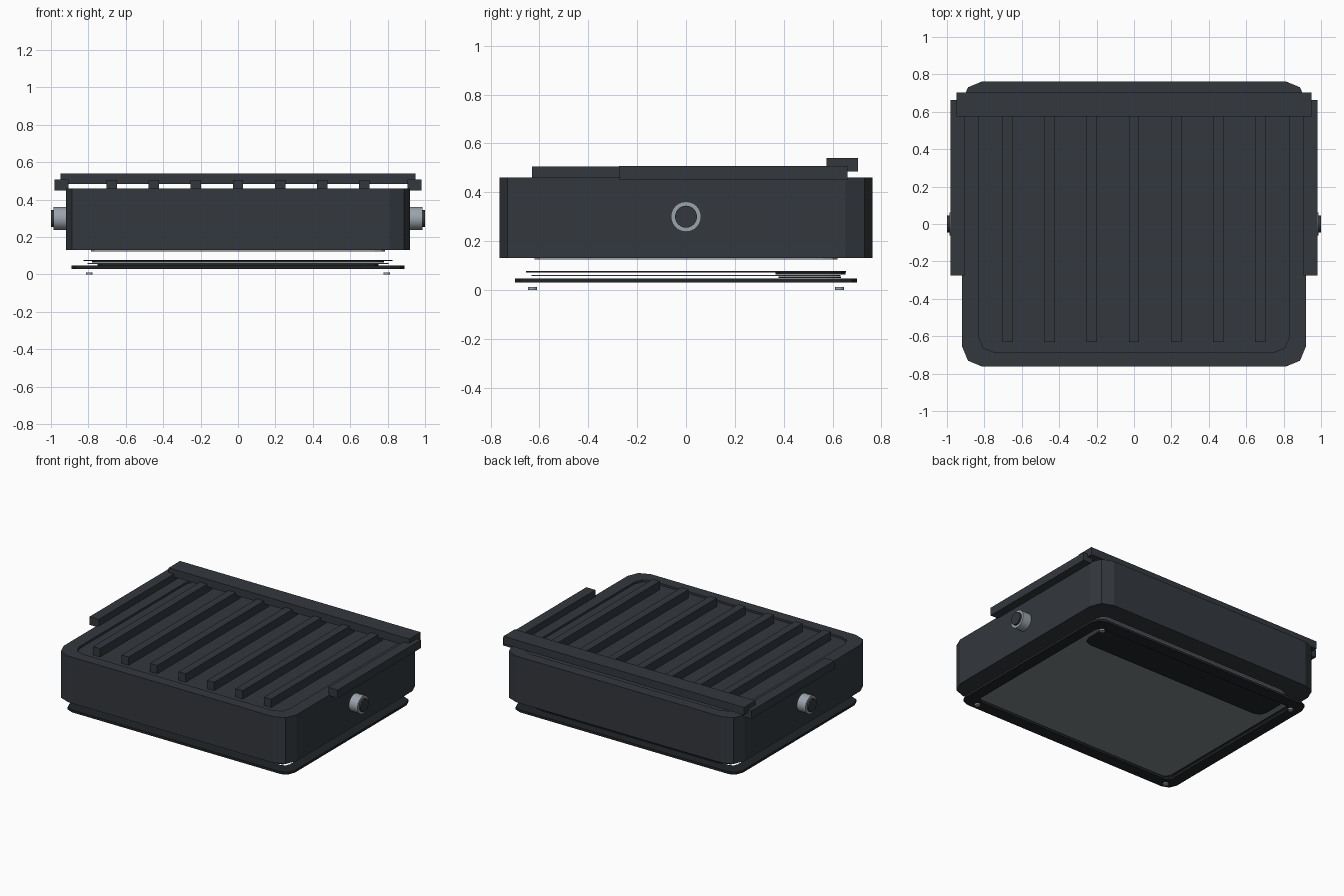
import bpy, bmesh
from math import pi, cos, sin

if "Cube" in bpy.data.objects:
    bpy.data.objects.remove(bpy.data.objects["Cube"])


def mat(name, rgb):
    m = bpy.data.materials.new(name)
    m.diffuse_color = (*rgb, 1)
    m.use_nodes = True
    m.node_tree.nodes["Principled BSDF"].inputs["Base Color"].default_value = m.diffuse_color
    return m


DARK = mat("dark_metal", (0.033, 0.039, 0.047))
BLACK = mat("black_trim", (0.015, 0.018, 0.021))
STEEL = mat("steel", (0.33, 0.37, 0.41))
GLASS = mat("glass", (0.22, 0.25, 0.26))


def finish(name, bm, material):
    bmesh.ops.recalc_face_normals(bm, faces=bm.faces)
    me = bpy.data.meshes.new(name)
    bm.to_mesh(me)
    bm.free()
    me.materials.append(material)
    ob = bpy.data.objects.new(name, me)
    bpy.context.collection.objects.link(ob)
    return ob


def outline(hx, hy, r, seg=2, cy=0):
    pts = []
    for k, (sx, sy) in enumerate([(1, 1), (-1, 1), (-1, -1), (1, -1)]):
        for i in range(seg + 1):
            a = k * pi / 2 + i * pi / 2 / seg
            pts.append((sx * (hx - r) + r * cos(a), cy + sy * (hy - r) + r * sin(a)))
    return pts


def loft(name, sections, material, closed=False):
    """Join rounded-rectangle sections (outline, z); closed makes a ring."""
    bm = bmesh.new()
    loops = [[bm.verts.new((x, y, z)) for x, y in pts] for pts, z in sections]
    pairs = list(zip(loops, loops[1:]))
    if closed:
        pairs.append((loops[-1], loops[0]))
    else:
        bm.faces.new(loops[0])
        bm.faces.new(loops[-1])
    n = len(loops[0])
    for a, b in pairs:
        for i in range(n):
            j = (i + 1) % n
            bm.faces.new((a[i], a[j], b[j], b[i]))
    return finish(name, bm, material)


def plate(name, hx, hy, r, z0, z1, material, cy=0):
    o = outline(hx, hy, r, cy=cy)
    return loft(name, [(o, z0), (o, z1)], material)


def ring(name, outer, inner, z0, z1, material):
    o, i = outline(*outer), outline(*inner)
    return loft(name, [(o, z0), (o, z1), (i, z1), (i, z0)], material, True)


def box(name, x0, x1, y0, y1, z0, z1, material=DARK):
    bm = bmesh.new()
    bmesh.ops.create_cube(bm, size=1)
    for v in bm.verts:
        v.co = ((x0 + x1) / 2 + v.co.x * (x1 - x0),
                (y0 + y1) / 2 + v.co.y * (y1 - y0),
                (z0 + z1) / 2 + v.co.z * (z1 - z0))
    return finish(name, bm, material)


def cylinder(name, r, depth, loc, material, rot=(0, 0, 0), verts=24):
    bpy.ops.mesh.primitive_cylinder_add(vertices=verts, radius=r, depth=depth,
                                        location=loc, rotation=rot)
    ob = bpy.context.object
    ob.name = name
    ob.data.materials.append(material)
    bpy.ops.object.shade_smooth_by_angle()
    return ob


# Housing with a shallow recessed top
body, well = outline(0.92, 0.763, 0.11), outline(0.83, 0.685, 0.08)
loft("housing", [(body, 0.13), (body, 0.46), (well, 0.46), (well, 0.445)], DARK)

# Cooling ribs
for i in range(7):
    x = (i - 3) * 0.225
    box(f"cooling_rib_{i + 1}", x - 0.028, x + 0.028, -0.63, 0.63, 0.445, 0.505)

# Back bar and side rails
box("back_bar", -0.95, 0.95, 0.575, 0.703, 0.485, 0.54)
for s, side in ((-1, "left"), (1, "right")):
    x0, x1 = sorted((s * 0.907, s * 0.98))
    box(f"{side}_rail", x0, x1, -0.275, 0.662, 0.45, 0.508)
    # Pivot sleeve and its dark bolt
    turn = (0, pi / 2, 0)
    cylinder(f"{side}_pivot_sleeve", 0.062, 0.085, (s * 0.9445, 0, 0.3), STEEL, turn)
    cylinder(f"{side}_pivot_bolt", 0.045, 0.1, (s * 0.95, 0, 0.3), DARK, turn)

# Light panel under the housing
plate("light_panel", 0.787, 0.62, 0.06, 0.124, 0.131, STEEL)

# Seal, glass, masking strips and bezel, spaced apart below
ring("seal", (0.825, 0.655, 0.06), (0.765, 0.595, 0.05), 0.071, 0.078, BLACK)
plate("inner_strip", 0.78, 0.143, 0.06, 0.064, 0.071, BLACK, cy=0.51)
plate("glass_pane", 0.805, 0.632, 0.05, 0.057, 0.061, GLASS)
plate("outer_strip", 0.75, 0.128, 0.06, 0.048, 0.056, BLACK, cy=0.507)
ring("bezel", (0.89, 0.7, 0.07), (0.81, 0.615, 0.04), 0.03, 0.047, BLACK)

# Corner screws
for x in (-0.795, 0.795):
    for y in (-0.628, 0.628):
        cylinder("bezel_screw", 0.018, 0.012, (x, y, 0.006), STEEL, verts=12)
